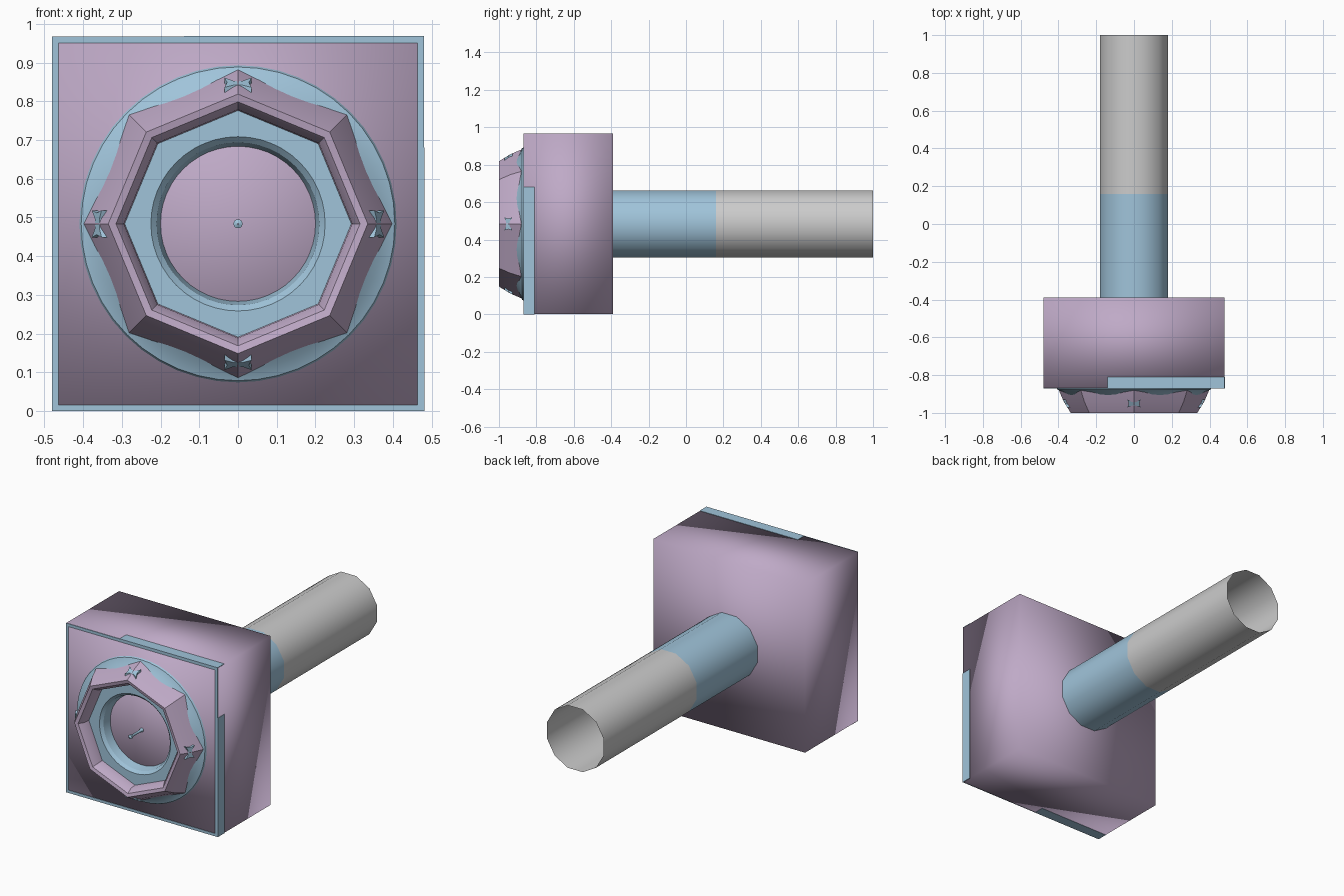
import bpy, bmesh, math
from mathutils import Matrix

if "Cube" in bpy.data.objects:
    bpy.data.objects.remove(bpy.data.objects["Cube"])

CZ = 0.4835  # height of the main axis


def material(name, rgb):
    m = bpy.data.materials.new(name)
    m.diffuse_color = (*rgb, 1)
    m.use_nodes = True
    m.node_tree.nodes["Principled BSDF"].inputs["Base Color"].default_value = m.diffuse_color
    return m


PURPLE = material("soft_purple", (0.52, 0.40, 0.57))
BLUE = material("pale_blue", (0.35, 0.55, 0.70))
GREY = material("light_grey", (0.60, 0.60, 0.60))


def finish(name, bm, mat, angle=None, fix=True):
    if fix:
        bmesh.ops.recalc_face_normals(bm, faces=bm.faces)
    me = bpy.data.meshes.new(name)
    bm.to_mesh(me)
    bm.free()
    me.materials.append(mat)
    if angle is not None:
        me.shade_smooth()
        me.set_sharp_from_angle(angle=math.radians(angle))
    ob = bpy.data.objects.new(name, me)
    bpy.context.collection.objects.link(ob)
    return ob


def box(name, x0, x1, y0, y1, z0, z1, mat, angle=None):
    bm = bmesh.new()
    bmesh.ops.create_cube(bm, size=1)
    for v in bm.verts:
        v.co = ((x0 + x1) / 2 + v.co.x * (x1 - x0),
                (y0 + y1) / 2 + v.co.y * (y1 - y0),
                (z0 + z1) / 2 + v.co.z * (z1 - z0))
    return finish(name, bm, mat, angle)


def lathe(name, profile, sides, mat, angle, turn=0, closed=False):
    """Revolve (radius, y) points about the main axis."""
    bm = bmesh.new()
    rings = []
    for r, y in profile:
        ring = []
        for i in range(sides):
            a = math.tau * i / sides + math.radians(turn)
            ring.append(bm.verts.new((r * math.cos(a), y, CZ + r * math.sin(a))))
        rings.append(ring)
    pairs = list(zip(rings, rings[1:]))
    if closed:
        pairs.append((rings[-1], rings[0]))
    for a, b in pairs:
        for i in range(sides):
            j = (i + 1) % sides
            bm.faces.new((a[i], a[j], b[j], b[i]))
    return finish(name, bm, mat, angle)


# Head block, softly shaded across its corners
box("head_block", -0.48, 0.48, -0.868, -0.39, 0.001, 0.966, PURPLE, 180)

# Thin blue frame on the front face
e = 0.016
for nm, x0, x1, z0, z1 in (
        ("frame_bottom", -0.48, 0.48, 0, e), ("frame_top", -0.48, 0.48, 0.967 - e, 0.967),
        ("frame_left", -0.48, -0.48 + e, e, 0.967 - e),
        ("frame_right", 0.48 - e, 0.48, e, 0.967 - e)):
    box(nm, x0, x1, -0.87, -0.867, z0, z1, BLUE)

# Blue edge bands along the front of the sides
box("band_right", 0.478, 0.482, -0.87, -0.81, 0, 0.68, BLUE)
box("band_top", -0.14, 0.48, -0.87, -0.81, 0.964, 0.968, BLUE)
box("band_bottom", -0.48, -0.03, -0.87, -0.81, 0, 0.003, BLUE)

# Round blue seat with a central opening
lathe("round_seat", [(0.41, -0.867), (0.405, -0.877), (0.375, -0.89), (0.33, -0.93),
                     (0.225, -0.93), (0.21, -0.915), (0.20, -0.867)], 48, BLUE, 30)

# Eight-sided muzzle ring
lathe("octagon_ring", [(0.403, -0.868), (0.372, -0.94), (0.335, -1.0), (0.315, -0.995),
                       (0.295, -0.965), (0.292, -0.92)], 8, PURPLE, 35, closed=True)

# Four small notched tabs on the ring corners
outline = [(-0.035, -0.018), (-0.012, -0.010), (0.012, -0.010), (0.035, -0.018),
           (0.028, 0.0), (0.035, 0.018), (0.012, 0.006), (-0.012, 0.006),
           (-0.035, 0.018), (-0.028, 0.0)]
for k in range(4):
    bm = bmesh.new()
    face = bm.faces.new([bm.verts.new((x, -0.95 + 1.2 * z, 0.365 - 0.7 * z * -1)) for x, z in outline])
    ext = bmesh.ops.extrude_face_region(bm, geom=[face])
    for v in ext["geom"]:
        if isinstance(v, bmesh.types.BMVert):
            v.co.z -= 0.02
    bm.transform(Matrix.Translation((0, 0, CZ)) @ Matrix.Rotation(k * math.pi / 2, 4, 'Y'))
    finish("ring_tab_%d" % (k + 1), bm, BLUE)

# Slim centre pin with a rounded tip
lathe("centre_pin", [(0.012, -0.867), (0.007, -0.885), (0.007, -0.96), (0.012, -0.967),
                     (0.012, -0.975), (0.0015, -0.98)], 10, BLUE, 40)

# Twelve-sided tube: blue collar, then an open grey handle
lathe("shaft_collar", [(0.185, -0.395), (0.185, 0.16)], 12, BLUE, 40, turn=15)
lathe("shaft_handle", [(0.185, 0.16), (0.185, 1.0)], 12, GREY, 40, turn=15)
